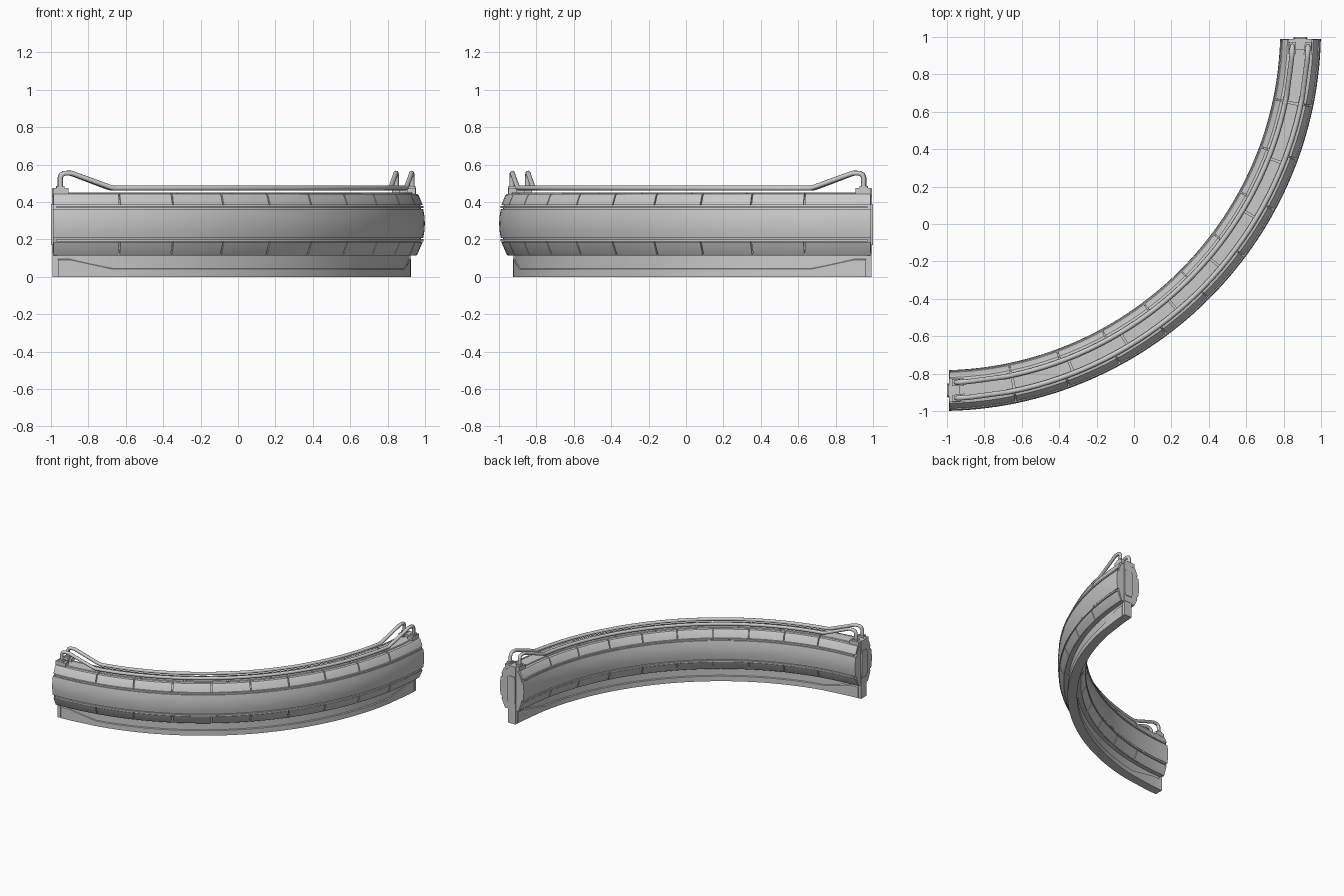
import bpy, bmesh
from math import sin, cos, radians

if "Cube" in bpy.data.objects:
    bpy.data.objects.remove(bpy.data.objects["Cube"])

CX, CY, R = -0.99, 0.99, 1.88     # arc centre and centreline radius


def pos(a, dr, z):
    """Point at arc angle a (degrees), radial offset dr, height z; arc slightly flattened mid-way."""
    t = radians(a)
    r = R + dr - 0.022 * sin(2 * t)
    return (CX + r * sin(t), CY - r * cos(t), z)


def shade(ob, angle):
    bpy.ops.object.select_all(action='DESELECT')
    ob.select_set(True)
    bpy.context.view_layer.objects.active = ob
    if ob.type == 'CURVE':
        bpy.ops.object.convert(target='MESH')
    bpy.ops.object.shade_smooth_by_angle(angle=radians(angle))


def finish(name, bm):
    bmesh.ops.recalc_face_normals(bm, faces=bm.faces)
    me = bpy.data.meshes.new(name)
    bm.to_mesh(me)
    bm.free()
    ob = bpy.data.objects.new(name, me)
    bpy.context.collection.objects.link(ob)
    shade(ob, 25)


def skin(bm, rings):
    """Bridge a list of point rings and cap both ends."""
    rings = [[bm.verts.new(p) for p in ring] for ring in rings]
    n = len(rings[0])
    for r0, r1 in zip(rings, rings[1:]):
        for i in range(n):
            j = (i + 1) % n
            bm.faces.new((r0[i], r0[j], r1[j], r1[i]))
    bm.faces.new(rings[0])
    bm.faces.new(rings[-1])


def add_sweep(bm, profile, angles):
    """Sweep a closed (dr, z) profile, or a function of angle, along the arc."""
    skin(bm, [[pos(a, d, z) for d, z in (profile(a) if callable(profile) else profile)]
              for a in angles])


def span(a0, a1, n):
    return [a0 + (a1 - a0) * i / n for i in range(n + 1)]


def sweep(name, profile, angles):
    bm = bmesh.new()
    add_sweep(bm, profile, angles)
    finish(name, bm)


def flip(p):
    return [(-d, z) for d, z in p]


def both(half):
    """Complete a right-hand half outline by mirroring across dr = 0."""
    return half + flip(reversed(half))


def rect(d0, d1, z0, z1):
    return [(d0, z0), (d1, z0), (d1, z1), (d0, z1)]


def panels(name, profiles, seams, gap):
    """Row of separate armour panels with narrow gaps at the seams."""
    bm = bmesh.new()
    for p in profiles:
        for a0, a1 in zip(seams, seams[1:]):
            add_sweep(bm, p, span(a0 + gap, a1 - gap, 5))
    finish(name, bm)


# Inner core of the wall, visible in the grooves
sweep("wall_core", both([(0.060, 0.114), (0.086, 0.19), (0.093, 0.25), (0.093, 0.32),
                         (0.086, 0.38), (0.062, 0.43), (0.045, 0.438)]), span(0, 90, 60))

# Bulging side bands
band = [(0.08, 0.207), (0.100, 0.207), (0.107, 0.245), (0.109, 0.285),
        (0.107, 0.325), (0.100, 0.363), (0.08, 0.363)]
for side, p in (("outer", band), ("inner", flip(band))):
    sweep(side + "_side_band", p, span(0, 90, 60))
    # Trim strips above and below the band
    for level, z in (("lower", 0.190), ("upper", 0.368)):
        t = rect(0.08, 0.103, z, z + 0.012)
        sweep(f"{side}_{level}_trim", t if side == "outer" else flip(t), span(0.6, 89.4, 60))

# Segmented bevel panels and top slabs
side_seams = [0] + span(10.5, 79.5, 8) + [90]
top_seams = [0] + span(10.6, 79.4, 7) + [90]
lower = [(0.045, 0.115), (0.064, 0.115), (0.070, 0.122), (0.097, 0.185), (0.07, 0.185)]
upper = [(0.07, 0.384), (0.097, 0.384), (0.077, 0.434), (0.069, 0.443), (0.052, 0.446), (0.05, 0.42)]
panels("lower_panels", [lower, flip(lower)], side_seams, 0.11)
panels("upper_panels", [upper, flip(upper)], side_seams, 0.11)
panels("top_slabs", [both([(0.047, 0.42), (0.047, 0.445), (0.043, 0.45)])], top_seams, 0.16)

# Foot of the wall with a raised skirt that climbs at both ends
sweep("foot_core", rect(-0.028, 0.028, 0, 0.13), span(0.1, 89.9, 60))


def skirt(a):
    e = min(a, 90 - a)
    z = 0.095 - 0.05 * min(max((e - 2.7) / 7, 0), 1)
    return both([(0.036, 0.0), (0.036, z - 0.004), (0.028, z)])


sweep("foot_skirt", skirt, [0.8, 2.7] + span(9.7, 80.3, 48) + [87.3, 89.2])


def end_box(bm, outline, y0, y1, end):
    """Extrude an outline along the tangent at an end; y is distance outward."""
    skin(bm, [[(CX - y, CY - R - d, z) if end == 0 else (CX + R + d, CY + y, z)
               for d, z in outline] for y in (y0, y1)])


for end, label in ((0, "left"), (1, "back")):
    # End connector plate with foot cap
    bm = bmesh.new()
    end_box(bm, both([(0.038, 0.12), (0.038, 0.465), (0.03, 0.472)]), -0.06, 0.004, end)
    end_box(bm, both([(0.028, 0.17), (0.036, 0.19), (0.036, 0.37), (0.028, 0.39)]), -0.02, 0.01, end)
    end_box(bm, rect(-0.035, 0.035, 0, 0.13), -0.022, 0.002, end)
    finish(label + "_end_connector", bm)
    # Mounting blocks for the handrails
    for d, s in ((0.042, "outer"), (-0.042, "inner")):
        a = (0, 2.5) if end == 0 else (87.5, 90)
        sweep(f"{label}_{s}_rail_mount", rect(d - 0.021, d + 0.021, 0.44, 0.474), a)
        c = (0.55, 1.85) if end == 0 else (88.15, 89.45)
        sweep(f"{label}_{s}_rail_socket", rect(d - 0.018, d + 0.018, 0.47, 0.487), c)

# Handrails: rise from the mounts, dip, and follow the arc
ramp = [(1.2, 0.46), (1.2, 0.53), (1.4, 0.546), (1.9, 0.554), (2.9, 0.554),
        (3.5, 0.548), (9.2, 0.479), (9.9, 0.474)]
path = ramp + [(a, 0.474) for a in span(12, 78, 33)] + [(90 - a, z) for a, z in reversed(ramp)]
for d, s in ((0.042, "outer"), (-0.042, "inner")):
    cu = bpy.data.curves.new(s + "_handrail", 'CURVE')
    cu.dimensions = '3D'
    cu.bevel_depth = 0.0135
    cu.bevel_resolution = 2
    cu.use_fill_caps = True
    sp = cu.splines.new('POLY')
    sp.points.add(len(path) - 1)
    for pt, (a, z) in zip(sp.points, path):
        pt.co = (*pos(a, d, z), 1)
    ob = bpy.data.objects.new(s + "_handrail", cu)
    bpy.context.collection.objects.link(ob)
    shade(ob, 50)
